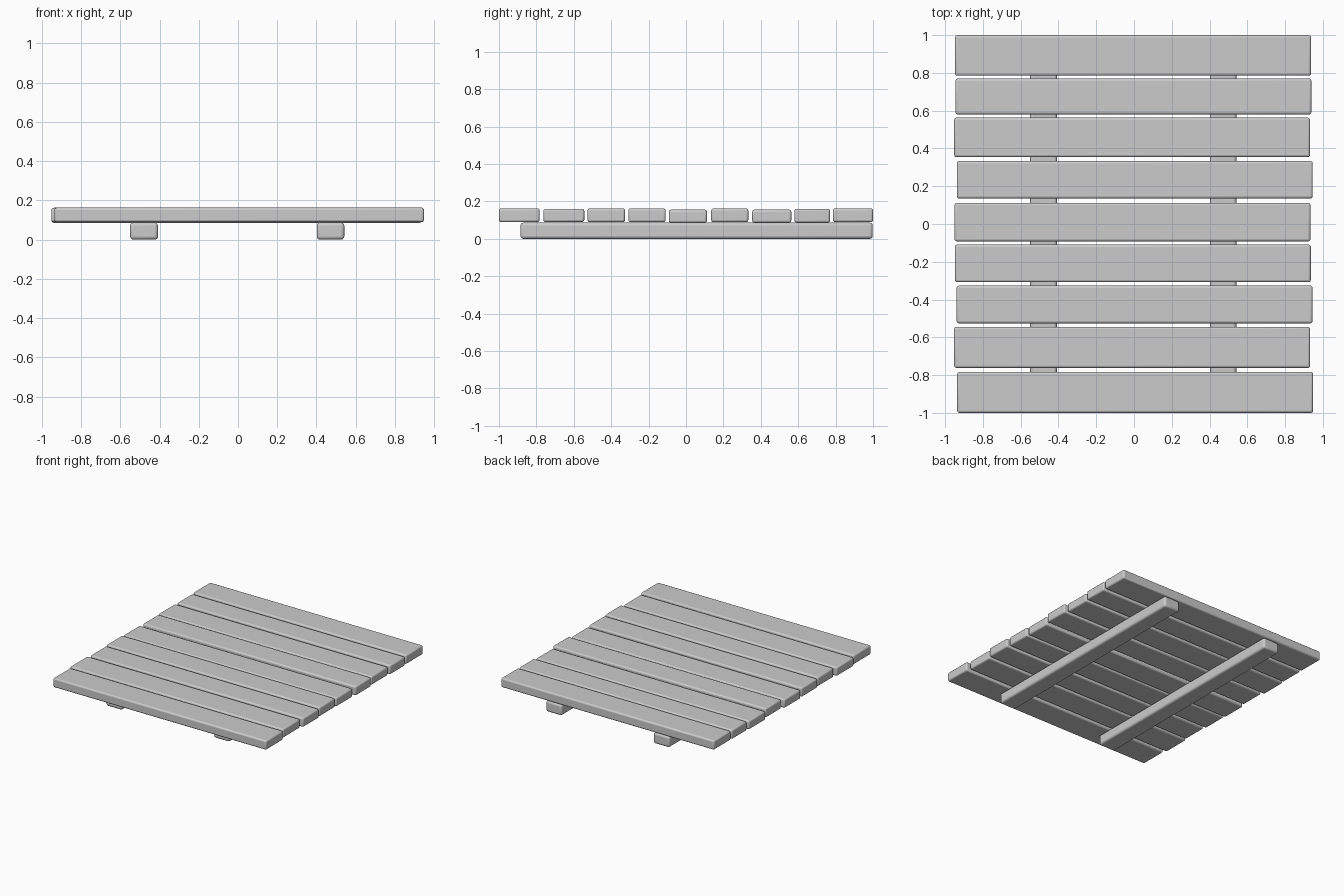
import bpy

if "Cube" in bpy.data.objects:
    bpy.data.objects.remove(bpy.data.objects["Cube"])

wood = bpy.data.materials.new("plain grey")
wood.diffuse_color = (0.6, 0.6, 0.6, 1)
wood.use_nodes = True
wood.node_tree.nodes["Principled BSDF"].inputs["Base Color"].default_value = wood.diffuse_color


def board(name, x0, x1, y0, y1, z0, z1, r):
    """Rounded-edge timber filling the given extents."""
    bpy.ops.mesh.primitive_cube_add(
        size=1, location=((x0 + x1) / 2, (y0 + y1) / 2, (z0 + z1) / 2))
    ob = bpy.context.object
    ob.name = name
    ob.scale = (x1 - x0, y1 - y0, z1 - z0)
    bpy.ops.object.transform_apply(location=False, rotation=False, scale=True)
    ob.data.materials.append(wood)
    bev = ob.modifiers.new("rounded edges", 'BEVEL')
    bev.width = r
    bev.segments = 3
    bpy.ops.object.shade_smooth_by_angle(angle=0.7)
    return ob


# Slats, back to front: y front, y back, x left, z bottom, z top
slats = [
    (0.785, 1.0, -0.947, 0.089, 0.163),
    (0.58, 0.77, -0.945, 0.086, 0.160),
    (0.354, 0.563, -0.952, 0.086, 0.156),
    (0.135, 0.333, -0.938, 0.089, 0.163),
    (-0.092, 0.112, -0.950, 0.085, 0.156),
    (-0.308, -0.109, -0.948, 0.089, 0.163),
    (-0.526, -0.326, -0.939, 0.089, 0.163),
    (-0.762, -0.544, -0.952, 0.090, 0.161),
    (-1.0, -0.783, -0.936, 0.089, 0.163),
]
for i, (y0, y1, x0, z0, z1) in enumerate(slats):
    board(f"slat_{i + 1}", x0, x0 + 1.884, y0, y1, z0, z1, 0.012)

# Two bearers underneath
for name, x0, x1 in (("left_bearer", -0.55, -0.408), ("right_bearer", 0.402, 0.542)):
    board(name, x0, x1, -0.885, 0.998, 0, 0.087, 0.016)
